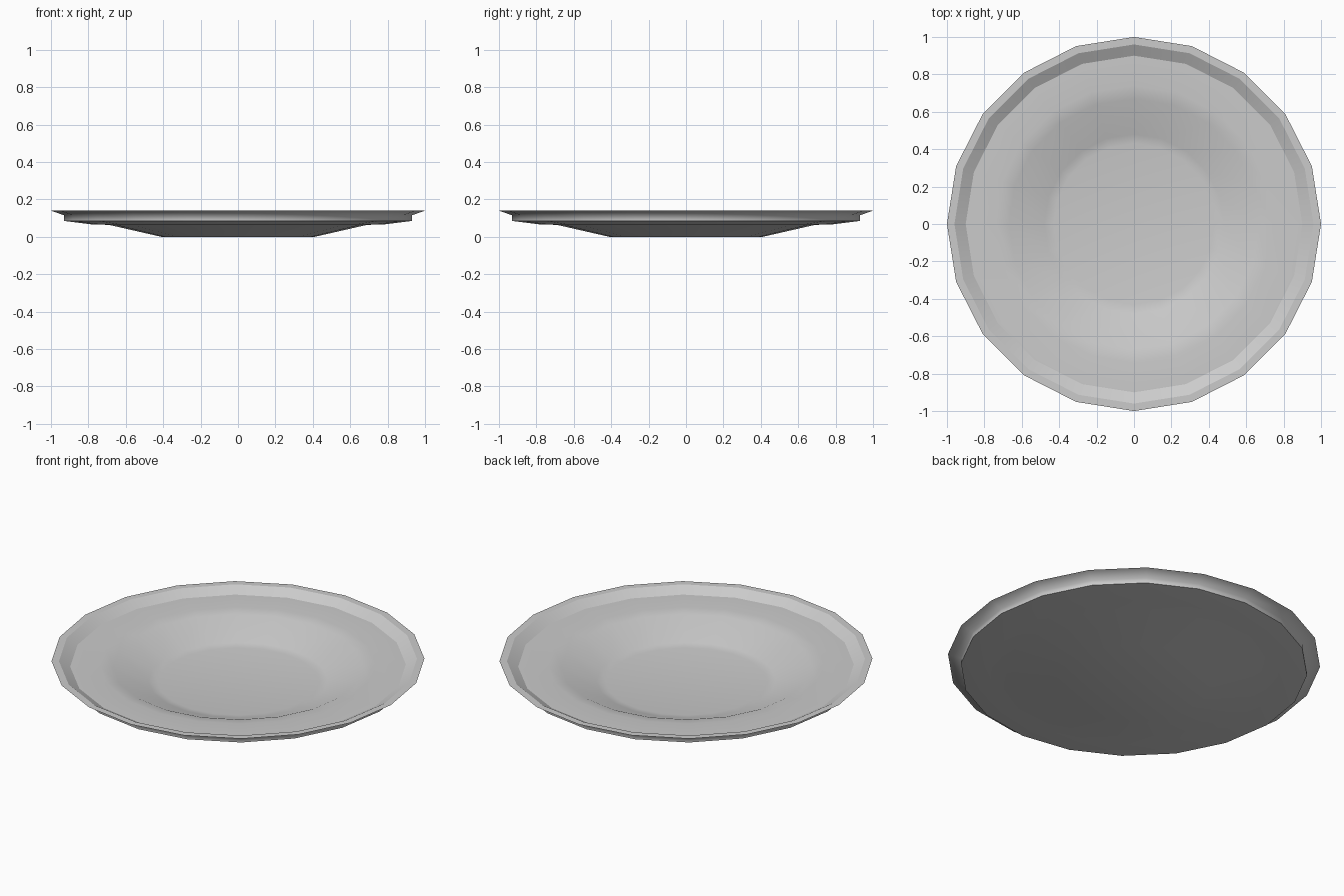
import bpy, bmesh, math

if "Cube" in bpy.data.objects:
    bpy.data.objects.remove(bpy.data.objects["Cube"])

SIDES = 20

# Plate cross-section (radius, height, sharp ring?), from underside centre round to the well floor
PROFILE = [
    (0.41, 0.000, False),   # foot
    (0.69, 0.064, False),   # underside of the well
    (0.78, 0.066, False),
    (0.93, 0.085, True),    # lower outer edge
    (0.93, 0.115, False),   # outer wall
    (1.00, 0.140, True),    # rim lip
    (0.96, 0.140, True),    # flat top of the rim
    (0.90, 0.107, True),    # inner step
    (0.74, 0.107, False),   # flange
    (0.67, 0.099, False),
    (0.48, 0.019, False),   # well slope
    (0.43, 0.012, False),   # well floor
]


def lathe(name, profile, sides):
    """Revolve a profile about z, capping both ends."""
    bm = bmesh.new()
    rings = []
    for r, z, _ in profile:
        rings.append([bm.verts.new((r * math.cos(2 * math.pi * i / sides),
                                    r * math.sin(2 * math.pi * i / sides), z))
                      for i in range(sides)])
    for a, b in zip(rings, rings[1:]):
        for i in range(sides):
            j = (i + 1) % sides
            bm.faces.new((a[i], a[j], b[j], b[i]))
    bm.faces.new(rings[0][::-1])
    bm.faces.new(rings[-1])
    bmesh.ops.recalc_face_normals(bm, faces=bm.faces)
    for f in bm.faces:
        f.smooth = True
    # Crisp rings on the rim
    for ring, (_, _, sharp) in zip(rings, profile):
        if sharp:
            for i in range(sides):
                bm.edges.get((ring[i], ring[(i + 1) % sides])).smooth = False
    mesh = bpy.data.meshes.new(name)
    bm.to_mesh(mesh)
    bm.free()
    obj = bpy.data.objects.new(name, mesh)
    bpy.context.collection.objects.link(obj)
    return obj


lathe("plate", PROFILE, SIDES)
